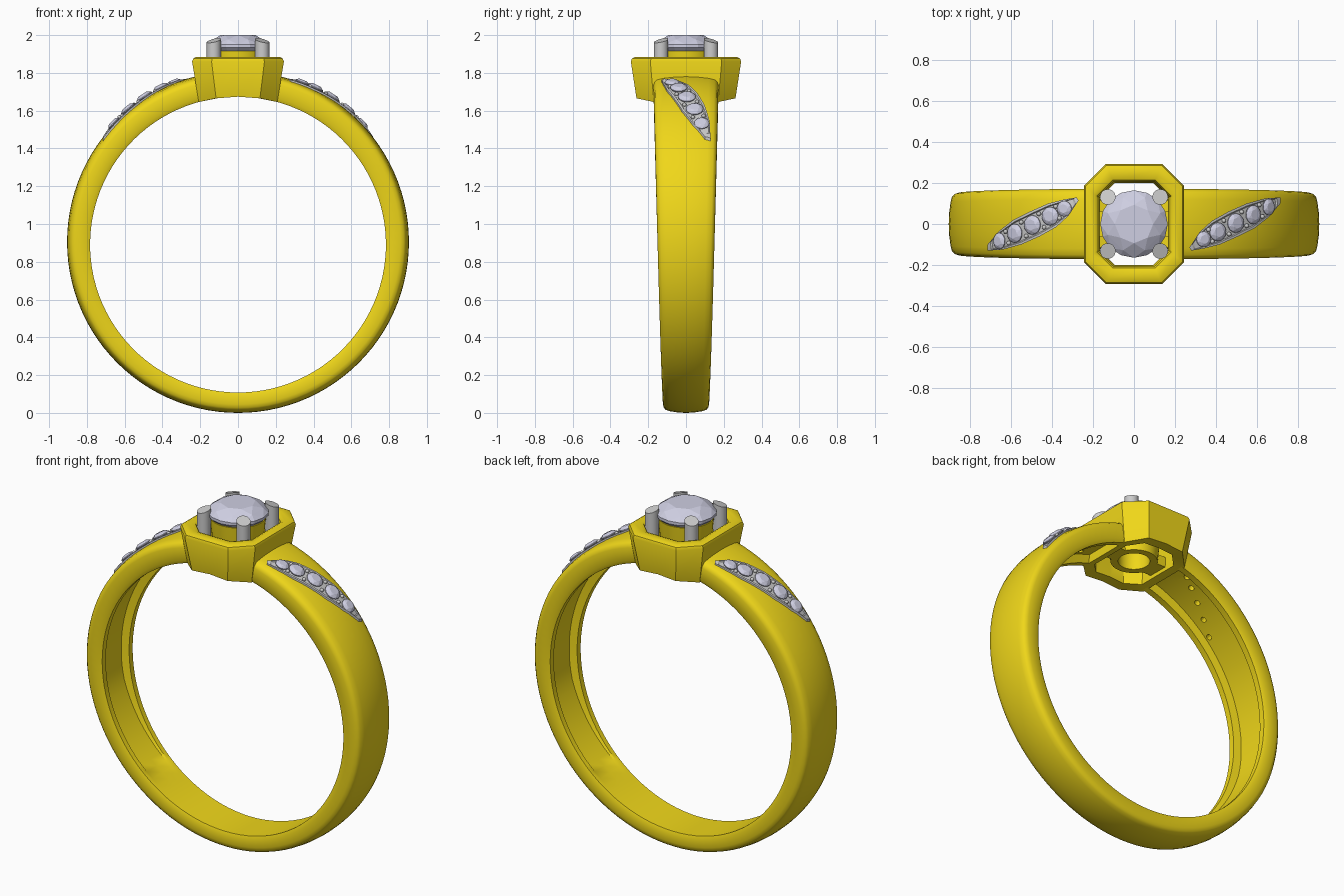
import bpy, bmesh, math
from math import sin, cos, pi, sqrt, asin, radians
from mathutils import Vector, Matrix

if "Cube" in bpy.data.objects:
    bpy.data.objects.remove(bpy.data.objects["Cube"])

R = 0.905            # outer radius and centre height of the band


def material(name, rgb):
    m = bpy.data.materials.new(name)
    m.diffuse_color = (*rgb, 1)
    m.use_nodes = True
    m.node_tree.nodes["Principled BSDF"].inputs["Base Color"].default_value = m.diffuse_color
    return m


GOLD = material("gold", (0.87, 0.68, 0.01))
STONE = material("stone", (0.62, 0.62, 0.76))


def finish(name, bm, mat=None, angle=None):
    bmesh.ops.recalc_face_normals(bm, faces=bm.faces)
    me = bpy.data.meshes.new(name)
    bm.to_mesh(me)
    bm.free()
    ob = bpy.data.objects.new(name, me)
    bpy.context.collection.objects.link(ob)
    if mat:
        me.materials.append(mat)
    if angle:
        bpy.ops.object.select_all(action='DESELECT')
        ob.select_set(True)
        bpy.context.view_layer.objects.active = ob
        bpy.ops.object.shade_smooth_by_angle(angle=radians(angle))
    return ob


def loft(name, rows, mat=None, angle=None, wrap=False):
    """Skin closed loops; wrap joins last to first, otherwise ends are capped."""
    bm = bmesh.new()
    v = [[bm.verts.new(p) for p in row] for row in rows]
    n, k = len(v), len(v[0])
    for i in range(n if wrap else n - 1):
        a, b = v[i], v[(i + 1) % n]
        for j in range(k):
            bm.faces.new((a[j], a[(j + 1) % k], b[(j + 1) % k], b[j]))
    if not wrap:
        bm.faces.new(v[0])
        bm.faces.new(v[-1])
    return finish(name, bm, mat, angle)


def lerp(table, t):
    for (a, p), (b, q) in zip(table, table[1:]):
        if t <= b:
            return p + (q - p) * (t - a) / (b - a)
    return table[-1][1]


# Band shape: crown drop across the width, half width by height, finger hole
DROP = [(0, 0), (0.35, 0.002), (0.7, 0.009), (0.88, 0.016), (0.96, 0.027), (1, 0.045)]


def half_width(z):
    return 0.122 + 0.05 * max(0, min(1, z / 1.8)) ** 0.8


def finger_z(x):
    return 0.891 + sqrt(0.783 ** 2 - x * x)


def band_section(th):
    w = half_width(R + R * cos(th))
    r_in = 0.783 - 0.014 * cos(th)
    down = min(th, 2 * pi - th)
    depth = 0.045 * max(0, min(1, (2.5 - down) / 0.7))   # hollow fades out low down
    half = [(v, R - d) for v, d in DROP]
    half += [(1, r_in + 0.02), (0.94, r_in), (0.72, r_in), (0.66, r_in + depth)]
    prof = half + [(0, r_in + depth)] + [(-v, r) for v, r in reversed(half[1:])]
    return [(r * sin(th), v * w, R + r * cos(th)) for v, r in prof]


A = 0.244
N = 96
band = loft("band", [band_section(A + (2 * pi - 2 * A) * i / N) for i in range(N + 1)], GOLD, 40)


# Octagonal head frame, underside following the finger hole
def octagon(hx, hy, c, z=None):
    q = [(hx, hy - c), (hx - c, hy), (0, hy), (c - hx, hy), (-hx, hy - c)]
    pts = q + [(-x, -y) for x, y in q]
    return [(x, y, finger_z(x) if z is None else z) for x, y in pts]


loft("head_frame", [
    octagon(0.208, 0.262, 0.092),
    octagon(0.243, 0.292, 0.103, 1.86),
    octagon(0.237, 0.286, 0.101, 1.876),
    octagon(0.222, 0.27, 0.096, 1.884),
    octagon(0.198, 0.235, 0.085, 1.884),
    octagon(0.182, 0.214, 0.078, 1.876),
    octagon(0.175, 0.206, 0.075, 1.86),
    octagon(0.165, 0.2, 0.07)], GOLD, 40, wrap=True)

# Round seat under the main stone, held by two bridges
SEAT = [(0.085, 1.68), (0.125, 1.68), (0.13, 1.72), (0.15, 1.915), (0.138, 1.915), (0.085, 1.80)]
loft("stone_seat", [[(r * cos(2 * pi * i / 32), r * sin(2 * pi * i / 32), z) for r, z in SEAT]
                    for i in range(32)], GOLD, 40, wrap=True)
for side, label in ((-1, "left"), (1, "right")):
    bm = bmesh.new()
    bmesh.ops.create_cube(bm, size=1, matrix=Matrix.Translation((side * 0.15, 0, 1.71))
                          @ Matrix.Diagonal((0.08, 0.12, 0.06, 1)))
    finish(label + "_bridge", bm, GOLD)


# Brilliant-cut stone as the hull of its facet corners
def gem(name, r, loc, up=Vector((0, 0, 1))):
    rings = [(8, 0.57, 0.40, 0), (8, 0.84, 0.26, 0.5), (16, 1, 0.10, 0),
             (16, 1, 0, 0), (8, 0.5, -0.48, 0.5), (1, 0, -0.86, 0)]
    M = Matrix.Translation(loc) @ up.to_track_quat('Z', 'Y').to_matrix().to_4x4()
    bm = bmesh.new()
    for n, rad, h, off in rings:
        for i in range(n):
            a = 2 * pi * (i + off) / n
            bm.verts.new(M @ Vector((rad * r * cos(a), rad * r * sin(a), h * r)))
    bmesh.ops.convex_hull(bm, input=bm.verts[:])
    return finish(name, bm, STONE)


gem("main_stone", 0.165, Vector((0, 0, 1.934)))

# Four prongs with tops sloping down and outward
for sx in (-1, 1):
    for sy in (-1, 1):
        bm = bmesh.new()
        bmesh.ops.create_cone(bm, cap_ends=True, segments=20, radius1=0.038, radius2=0.038,
                              depth=0.2, matrix=Matrix.Translation((sx * 0.128, sy * 0.132, 1.86)))
        for v in bm.verts:
            if v.co.z > 1.9:
                v.co.z = 1.972 - 0.35 * (v.co.xy.length - 0.184)
        finish("prong_%s_%s" % ("left" if sx < 0 else "right", "front" if sy < 0 else "back"), bm, None, 40)


# Crescent settings on the shoulders, the left one turned half round
def on_band(x, y, h):
    z = 1.6
    for _ in range(4):
        rr = R - lerp(DROP, abs(y) / half_width(z)) + h
        th = asin(x / rr)
        z = R + rr * cos(th)
    return Vector((x, y, z)), Vector((sin(th), 0, cos(th)))


UPPER = [(.27, -.115), (.32, -.04), (.38, .015), (.46, .06), (.55, .10), (.64, .125), (.715, .13)]
LOWER = [(.28, -.13), (.34, -.12), (.42, -.10), (.51, -.06), (.59, -.02), (.66, .035), (.715, .10)]


def along(points, t):
    table = [(i / (len(points) - 1), Vector(p)) for i, p in enumerate(points)]
    return lerp(table, t)


def crescent(t, s, h):
    p = along(UPPER, t).lerp(along(LOWER, t), s)
    return on_band(p.x, p.y, h)


RIM, FLOOR = 0.009, 0.003
COLS = [(0, -.012), (0, RIM), (.09, RIM), (.13, FLOOR), (.38, FLOOR), (.62, FLOOR),
        (.87, FLOOR), (.91, RIM), (1, RIM), (1, -.012)]
ROWS = [0, .04, .06] + [i / 24 for i in range(2, 23)] + [.94, .96, 1]
drills = bmesh.new()
for side, label in ((-1, "left"), (1, "right")):
    turn = Matrix.Diagonal((side, side, 1))
    rows = []
    for t in ROWS:
        end = t < .05 or t > .95
        rows.append([turn @ crescent(t, s, RIM if end and h > 0 else h)[0] for s, h in COLS])
    loft(label + "_crescent_setting", rows, None, 30)
    for i, (t, r) in enumerate([(.19, .038), (.35, .045), (.52, .047), (.69, .046), (.85, .04)]):
        p, n = crescent(t, 0.5, 0.008)
        p, n = turn @ p, turn @ n
        gem("%s_small_stone_%d" % (label, i + 1), r, p, n)
        # drill hole from the hollow side of the band
        M = Matrix.Translation(p - n * 0.085) @ n.to_track_quat('Z', 'Y').to_matrix().to_4x4()
        bmesh.ops.create_cone(drills, cap_ends=True, segments=12, radius1=0.016,
                              radius2=0.016, depth=0.11, matrix=M)
    # grip beads between the small stones
    bm = bmesh.new()
    for t in (.27, .435, .605, .77):
        for s in (.22, .78):
            p = turn @ crescent(t, s, 0.007)[0]
            bmesh.ops.create_icosphere(bm, subdivisions=2, radius=0.011, matrix=Matrix.Translation(p))
    finish(label + "_grip_beads", bm, None, 60)

cutter = finish("drill_cutter", drills)
cutter.hide_render = True
cutter.hide_viewport = True
mod = band.modifiers.new("drill_holes", 'BOOLEAN')
mod.operation = 'DIFFERENCE'
mod.solver = 'EXACT'
mod.object = cutter
